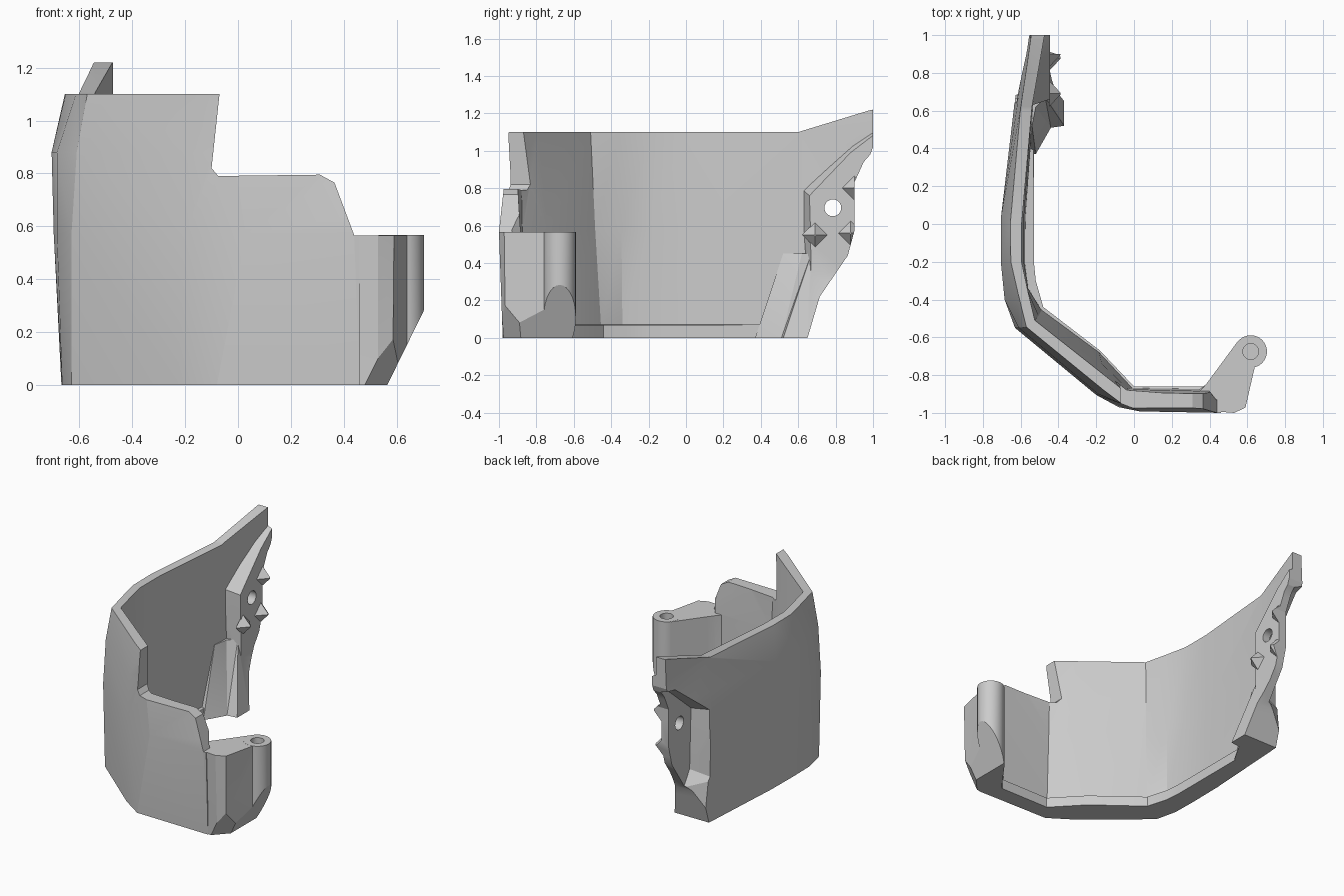
import bpy, bmesh, math
from mathutils import Vector

if "Cube" in bpy.data.objects:
    bpy.data.objects.remove(bpy.data.objects["Cube"])

grey = bpy.data.materials.new("plain grey")
grey.diffuse_color = (0.6, 0.6, 0.6, 1)
grey.use_nodes = True
grey.node_tree.nodes["Principled BSDF"].inputs["Base Color"].default_value = grey.diffuse_color


def finish(name, bm):
    bmesh.ops.triangulate(bm, faces=bm.faces[:])
    bmesh.ops.recalc_face_normals(bm, faces=bm.faces[:])
    if bm.calc_volume(signed=True) < 0:
        bmesh.ops.reverse_faces(bm, faces=bm.faces[:])
    me = bpy.data.meshes.new(name)
    bm.to_mesh(me)
    bm.free()
    me.materials.append(grey)
    ob = bpy.data.objects.new(name, me)
    bpy.context.collection.objects.link(ob)
    return ob


def prism(name, poly, axis, a, b, poly2=None, planes=()):
    """Loft a profile along an axis, optionally to a second profile, trimmed by planes."""
    put = {'x': lambda p, t: (t, p[0], p[1]),
           'y': lambda p, t: (p[0], t, p[1]),
           'z': lambda p, t: (p[0], p[1], t)}[axis]
    bm = bmesh.new()
    r0 = [bm.verts.new(put(p, a)) for p in poly]
    r1 = [bm.verts.new(put(p, b)) for p in (poly2 or poly)]
    n = len(poly)
    bm.faces.new(r0)
    bm.faces.new(r1)
    for i in range(n):
        j = (i + 1) % n
        bm.faces.new((r0[i], r0[j], r1[j], r1[i]))
    bmesh.ops.recalc_face_normals(bm, faces=bm.faces)
    for co, no in planes:
        bmesh.ops.bisect_plane(bm, geom=bm.verts[:] + bm.edges[:] + bm.faces[:],
                               plane_co=co, plane_no=no, clear_outer=True)
        bmesh.ops.holes_fill(bm, edges=[e for e in bm.edges if e.is_boundary], sides=0)
    return finish(name, bm)


def circle(cx, cy, r, n):
    return [(cx + r * math.cos(2 * math.pi * i / n), cy + r * math.sin(2 * math.pi * i / n))
            for i in range(n)]


def boolean(target, other, op):
    bpy.context.view_layer.objects.active = target
    for solver in ('MANIFOLD', 'EXACT'):
        m = target.modifiers.new("cut", 'BOOLEAN')
        m.operation, m.solver, m.object = op, solver, other
        try:
            bpy.ops.object.modifier_apply(modifier=m.name)
            break
        except RuntimeError:
            target.modifiers.clear()
    bpy.data.objects.remove(other)


# Curved wall: plan outlines at several heights, rear end to front right
outer_bot = [(-.60, 1.02), (-.63, .62), (-.665, .03), (-.668, -.2), (-.665, -.38),
             (-.63, -.53), (-.23, -.87), (-.08, -.97), (.46, -.98)]
outer_mid = [(-.58, 1.02), (-.635, .62), (-.695, .03), (-.697, -.2), (-.685, -.4),
             (-.63, -.55), (-.2, -.905), (.03, -.992), (.46, -1.0)]
outer_high = [(-.56, 1.02), (-.62, .62), (-.705, .03), (-.705, -.2), (-.685, -.4),
              (-.61, -.55), (-.19, -.9), (-.02, -.968), (.46, -.968)]
outer_top = [(-.545, 1.02), (-.60, .62), (-.655, 0), (-.652, -.2), (-.613, -.37),
             (-.57, -.545), (-.16, -.88), (-.06, -.955), (.46, -.955)]
inner_bot = [(-.50, 1.02), (-.53, .62), (-.53, .03), (-.53, -.2), (-.52, -.3),
             (-.48, -.44), (-.18, -.67), (.0, -.86), (.40, -.86)]
inner_lip = [(-.495, 1.02), (-.532, .62), (-.575, .03), (-.578, -.2), (-.56, -.34),
             (-.49, -.455), (-.185, -.68), (-.01, -.868), (.40, -.875)]
inner_mid = [(-.48, 1.02), (-.535, .62), (-.583, .03), (-.583, -.2), (-.56, -.345),
             (-.505, -.485), (-.17, -.74), (-.03, -.875), (.40, -.885)]
inner_top = [(-.47, 1.02), (-.54, .62), (-.595, 0), (-.595, -.2), (-.562, -.355),
             (-.525, -.51), (-.17, -.79), (-.05, -.885), (.40, -.92)]


def extend(lo, hi, f):
    return [tuple(Vector(h) + f * (Vector(h) - Vector(l))) for l, h in zip(lo, hi)]


bm = bmesh.new()


def sheet(levels):
    rows = [[bm.verts.new((x, y, z)) for x, y in pts] for z, pts in levels]
    for r, s in zip(rows, rows[1:]):
        for i in range(len(r) - 1):
            bm.faces.new((r[i], r[i + 1], s[i + 1], s[i]))
    return rows


out = sheet([(0, outer_bot), (.57, outer_mid), (.88, outer_high), (1.1, outer_top),
             (1.26, extend(outer_high, outer_top, .3))])
inn = sheet([(0, inner_bot), (.068, inner_bot), (.072, inner_lip), (.57, inner_mid),
             (1.1, inner_top), (1.26, inner_top)])
for o, n in ((out[0], inn[0]), (out[-1], inn[-1])):
    for i in range(len(o) - 1):
        bm.faces.new((o[i], o[i + 1], n[i + 1], n[i]))
for k in (0, -1):
    bm.faces.new([r[k] for r in out] + [r[k] for r in reversed(inn)])
shell = finish("curved_shell", bm)

# Stepped cut in the front wall
boolean(shell, prism("front_cut", [(-.05, 1.3), (-.07, 1.1), (-.10, .82), (-.075, .79),
                                   (.31, .795), (.365, .765), (.44, .565), (.8, .565),
                                   (.8, 1.3)], 'y', -1.2, -.6), 'DIFFERENCE')

# Rear mounting plate with sloping rim
boolean(shell, prism("mount_plate",
                     [(.65, .22), (.625, .6), (.625, .79), (.90, 1.06), (1.01, 1.14), (1.01, .22)],
                     'x', -.55, -.445,
                     [(.67, .28), (.665, .6), (.66, .76), (.88, .99), (1.01, 1.09), (1.01, .28)]),
        'UNION')

# Thickened foot at the lower rear, tapering up into the plate
boolean(shell, prism("rear_foot",
                     [(-.6, .38), (-.52, .37), (-.44, .51), (-.37, .52), (-.37, .95), (-.6, .95)],
                     'z', 0, .45,
                     [(-.6, .52), (-.54, .52), (-.52, .62), (-.47, .67), (-.455, .95), (-.6, .95)]),
        'UNION')

# Small pointed studs around the mounting hole
for y, z in ((.90, .80), (.88, .56), (.69, .55)):
    boolean(shell, prism("stud", circle(y, z, .07, 4), 'x', -.45, -.39, circle(y, z, .006, 4)), 'UNION')

# Pocket outside the mounting plate
boolean(shell, prism("pocket", [(.665, 0), (.63, .3), (.63, .77), (.93, 1.03), (1.1, 1.06),
                                (1.1, 0)], 'x', -.68, -.50,
                     [(.74, .24), (.675, .34), (.66, .75), (.92, .97), (1.1, 1.0), (1.1, .24)]),
        'DIFFERENCE')

# Side silhouette: level top, rising rear tip, raked rear edge
boolean(shell, prism("side_profile",
                     [(-1.2, -.1), (.62, -.1), (.65, 0), (.715, .22), (.865, .44), (.9, .57),
                      (.9, .83), (.95, .94), (.985, .98), (1, 1.02), (1, 1.22), (.98, 1.216),
                      (.6, 1.1), (-1.2, 1.1)], 'x', -1, 1), 'INTERSECT')

# Hinge arm and barrel, with slanted underside and cut corner
under = ((.565, -.7, 0), (.275, 0, -.135))
corner = ((.475, -.98, 0), (.018, -.0167, -.0104))
arm = prism("hinge_arm",
            [(.38, -.92), (.455, -.973), (.53, -.98), (.585, -.965), (.64, -.755),
             (.55, -.62), (.41, -.81), (.38, -.85), (.34, -.88)], 'z', 0, .565,
            [(.38, -.93), (.455, -.994), (.53, -1.0), (.59, -.972), (.64, -.755),
             (.55, -.62), (.41, -.81), (.38, -.85), (.34, -.895)], (under, corner))
barrel = prism("hinge_barrel", circle(.618, -.675, .086, 32), 'z', 0, .566, None, (under,))
boolean(arm, barrel, 'UNION')
boolean(shell, arm, 'UNION')

# Pin hole and mounting hole
boolean(shell, prism("pin_hole", circle(.618, -.675, .042, 24), 'z', .3, .8), 'DIFFERENCE')
boolean(shell, prism("mount_hole", circle(.785, .695, .045, 24), 'x', -.9, -.2), 'DIFFERENCE')

bpy.ops.object.select_all(action='DESELECT')
shell.select_set(True)
bpy.context.view_layer.objects.active = shell
bpy.ops.object.shade_smooth_by_angle(angle=math.radians(20))
